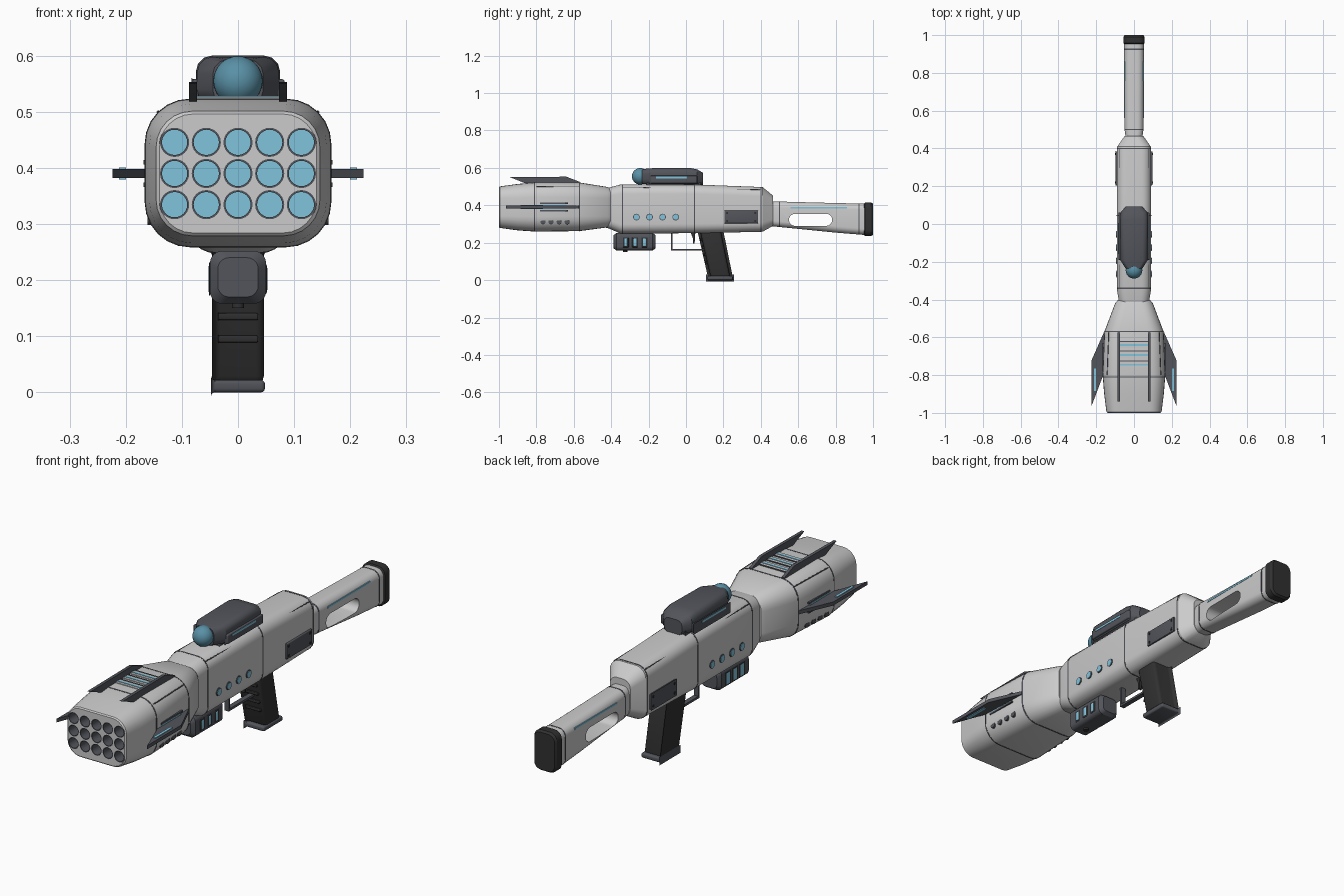
import bpy, bmesh, math
from mathutils import Vector

if "Cube" in bpy.data.objects:
    bpy.data.objects.remove(bpy.data.objects["Cube"])


def mat(name, c):
    m = bpy.data.materials.new(name)
    m.diffuse_color = (*c, 1)
    m.use_nodes = True
    m.node_tree.nodes["Principled BSDF"].inputs["Base Color"].default_value = m.diffuse_color
    return m


LIGHT = mat("light_shell", (0.6, 0.6, 0.62))
DARK = mat("dark_metal", (0.085, 0.09, 0.105))
BLACK = mat("black_rubber", (0.03, 0.03, 0.03))
BLUE = mat("blue_glow", (0.22, 0.55, 0.72))
LENS = mat("lens_blue", (0.1, 0.28, 0.38))


def finish(bm, name, m, bevel=0):
    bmesh.ops.remove_doubles(bm, verts=bm.verts, dist=1e-5)
    if bevel:
        bmesh.ops.bevel(bm, geom=bm.edges[:], offset=bevel, segments=3, profile=0.5, affect='EDGES')
    bmesh.ops.recalc_face_normals(bm, faces=bm.faces)
    me = bpy.data.meshes.new(name)
    bm.to_mesh(me)
    bm.free()
    ob = bpy.data.objects.new(name, me)
    bpy.context.collection.objects.link(ob)
    me.materials.append(m)
    smooth(ob)
    return ob


def smooth(ob):
    bpy.ops.object.select_all(action='DESELECT')
    ob.select_set(True)
    bpy.context.view_layer.objects.active = ob
    bpy.ops.object.shade_smooth_by_angle(angle=math.radians(30))


def loft_into(bm, secs, x=0, caps=True, n=7):
    """Rounded-rectangle sections (y, centre z, half width, half height, corner radius)."""
    rings = []
    for y, cz, hw, hh, r in secs:
        ring = []
        for q, (sx, sz) in enumerate(((1, 1), (-1, 1), (-1, -1), (1, -1))):
            for i in range(n):
                a = math.pi / 2 * (q + i / (n - 1))
                ring.append(bm.verts.new((x + sx * (hw - r) + r * math.cos(a), y,
                                          cz + sz * (hh - r) + r * math.sin(a))))
        rings.append(ring)
    k = 4 * n
    for a, b in zip(rings, rings[1:]):
        for i in range(k):
            bm.faces.new((a[i], a[(i + 1) % k], b[(i + 1) % k], b[i]))
    if caps:
        bm.faces.new(rings[0])
        bm.faces.new(rings[-1])


def loft(name, secs, m, **kw):
    bm = bmesh.new()
    loft_into(bm, secs, **kw)
    return finish(bm, name, m)


def extrude(name, pts, axis, lo, hi, m, bevel=0):
    """Polygon extruded along x (points y,z) or along z (points x,y)."""
    bm = bmesh.new()
    place = (lambda p, t: (t, *p)) if axis == 'x' else (lambda p, t: (*p, t))
    a, b = ([bm.verts.new(place(p, t)) for p in pts] for t in (lo, hi))
    bm.faces.new(a)
    bm.faces.new(b)
    for i in range(len(pts)):
        j = (i + 1) % len(pts)
        bm.faces.new((a[i], a[j], b[j], b[i]))
    return finish(bm, name, m, bevel)


def box(name, x, y, z, m, bevel=0):
    return extrude(name, [(y[0], z[0]), (y[1], z[0]), (y[1], z[1]), (y[0], z[1])],
                   'x', min(x), max(x), m, bevel)


def rod(name, p, q, r, m, sides=16):
    p, q = Vector(p), Vector(q)
    bm = bmesh.new()
    bmesh.ops.create_cone(bm, cap_ends=True, segments=sides, radius1=r, radius2=r, depth=(q - p).length)
    rot = (q - p).to_track_quat('Z', 'Y').to_matrix().to_4x4()
    rot.translation = (p + q) / 2
    bm.transform(rot)
    return finish(bm, name, m)


def cut(ob, cutter):
    cutter.hide_render = True
    md = ob.modifiers.new("cut", 'BOOLEAN')
    md.operation, md.solver, md.object = 'DIFFERENCE', 'EXACT', cutter
    bpy.context.view_layer.objects.active = ob
    bpy.ops.object.modifier_apply(modifier=md.name)
    bpy.data.objects.remove(cutter)
    smooth(ob)


def at(secs, y, grow=0):
    """Interpolated section at y."""
    for a, b in zip(secs, secs[1:]):
        if a[0] <= y <= b[0]:
            t = (y - a[0]) / (b[0] - a[0])
            s = [u + (v - u) * t for u, v in zip(a, b)]
            return (y, s[1], s[2] + grow, s[3] + grow, s[4] + grow)


def seams(name, secs, ys):
    for y in ys:
        loft(name + "_seam", [at(secs, y - .003, .001), at(secs, y + .003, .001)], DARK)


def corner_seam(name, secs, y0, y1):
    for s in (-1, 1):
        ends = []
        for y in (y0, y1):
            _, cz, hw, hh, r = at(secs, y)
            ends.append((s * (hw - .293 * r), y, cz + hh - .293 * r))
        rod(name + "_corner_seam", *ends, .0025, DARK, 8)


# main shells
HEAD = [(-1, .39, .14, .106, .06), (-.995, .39, .146, .111, .064), (-.9, .39, .158, .124, .075),
        (-.8, .391, .166, .132, .08), (-.57, .392, .157, .13, .08), (-.42, .39, .1, .108, .06),
        (-.405, .39, .088, .1, .05)]
BODY = [(-.46, .39, .075, .1, .045), (-.41, .385, .08, .11, .045), (-.35, .38, .09, .131, .05),
        (.05, .381, .091, .13, .05), (.395, .378, .09, .12, .05), (.41, .378, .089, .119, .05),
        (.455, .372, .057, .088, .04), (.465, .37, .05, .08, .035)]
STOCK = [(.45, .355, .043, .066, .03), (.5, .352, .05, .068, .032), (.8, .333, .052, .079, .034),
         (.96, .325, .052, .084, .034)]
head = loft("missile_pod", HEAD, LIGHT)
body = loft("main_body", BODY, LIGHT)
stock = loft("stock", STOCK, LIGHT)
seams("pod", HEAD, (-.81, -.57))
seams("body", BODY, (-.34, .045, .4))
seams("stock", STOCK, (.5, .925))
corner_seam("pod", HEAD, -.8, -.57)
corner_seam("body", BODY, -.34, .4)
slot = [(c + .032 * math.cos(a), .322 + .032 * math.sin(a))
        for c, a0 in ((.75, -90), (.582, 90)) for a in [math.radians(a0 + 20 * i) for i in range(10)]]
cut(stock, extrude("stock_slot_cutter", slot, 'x', -.1, .1, LIGHT))
loft("butt_pad", [(.952, .325, .05, .083, .03), (.957, .325, .056, .09, .034),
                  (.99, .325, .056, .09, .034), (1, .325, .05, .083, .03)], BLACK)

# missile tubes
grid = [(.0565 * i, .39 + .0555 * j) for i in range(-2, 3) for j in (-1, 0, 1)]
bm = bmesh.new()
for x, z in grid:
    loft_into(bm, [(y, z, .026, .026, .026) for y in (-1.05, -.93)], x)
cut(head, finish(bm, "tube_cutter", LIGHT))
for x, z in grid:
    loft("missile_tube", [(y, z, r, r, r) for y, r in
                          ((-.931, .0268), (-1, .0268), (-1, .0225), (-.931, .0225))], DARK, x=x, caps=False)
    loft("tube_core", [(y, z, .0235, .0235, .0235) for y in (-.945, -.932)], BLUE, x=x)

# top fins and vents on the pod
for s in (-1, 1):
    extrude("top_fin", [(-.94, .55), (-.86, .518), (-.57, .515), (-.57, .526), (-.64, .553)],
            'x', s * .08 - .007, s * .08 + .007, DARK)
for y in (-.745, -.693, -.641):
    box("vent_frame", (-.075, .075), (y - .016, y + .016), (.515, .526), LIGHT)
    box("vent_glow", (-.075, .075), (y - .005, y + .005), (.518, .528), BLUE)
    box("vent_gap", (-.075, .075), (y + .017, y + .022), (.515, .527), DARK)

# mirrored side details
for s in (-1, 1):
    extrude("side_fin", [(s * x, y) for x, y in
                         ((.145, -.565), (.16, -.575), (.224, -.72), (.224, -.962), (.163, -.8), (.145, -.8))],
            'z', .382, .398, DARK)
    box("fin_glow", (s * .2, s * .212), (-.885, -.765), (.379, .401), BLUE)
    for z in (.37, .41):
        box("fin_root_rail", (s * .15, s * .168), (-.78, -.63), (z - .004, z + .004), DARK)
        box("fin_root_glow", (s * .15, s * .166), (-.78, -.64), (min(z, .396), min(z, .396) + .008), BLUE)
    for y in (-.765, -.722, -.678, -.635):
        hw = at(HEAD, y)[2] - .003
        rod("pod_port", (s * .12, y, .312), (s * hw, y, .312), .014, DARK)
    for y in (-.265, -.195, -.125, -.055):
        rod("body_light_rim", (s * .08, y, .337), (s * .093, y, .337), .018, DARK, 24)
        rod("body_light", (s * .08, y, .337), (s * .0945, y, .337), .014, BLUE, 24)
    box("side_panel", (s * .08, s * .098), (.205, .385), (.303, .372), DARK, .003)
    for y in (.22, .37):
        for z in (.316, .359):
            rod("panel_bolt", (s * .09, y, z), (s * .1, y, z), .006, BLACK, 10)
    box("stock_glow", (s * .04, s * .0525), (.56, .86), (.384, .392), BLUE)

# sight
SIGHT = [(-.235, .553, .045, .04, .026), (-.19, .555, .073, .043, .028), (.02, .555, .075, .045, .028),
         (.06, .551, .072, .041, .028), (.092, .54, .045, .033, .024)]
loft("sight_housing", SIGHT, DARK, n=4)
box("sight_mount", (-.055, .055), (-.21, .08), (.49, .525), DARK, .004)
for s in (-1, 1):
    box("sight_rail", (s * .07, s * .083), (-.19, .06), (.517, .558), DARK, .004)
    box("sight_glow", (s * .075, s * .0845), (-.16, .005), (.544, .553), BLUE)
bm = bmesh.new()
bmesh.ops.create_uvsphere(bm, u_segments=32, v_segments=16, radius=.044)
bmesh.ops.translate(bm, verts=bm.verts, vec=(0, -.245, .555))
finish(bm, "sight_lens", LENS)

# underslung lamp
loft("lamp_housing", [(-.387, .205, .036, .035, .02), (-.372, .205, .05, .047, .022),
                      (-.18, .205, .05, .047, .022), (-.163, .205, .038, .036, .02)], DARK)
box("lamp_mount", (-.035, .035), (-.35, -.19), (.24, .27), DARK)
rod("lamp_knob", (0, -.325, .15), (0, -.325, .17), .011, BLACK)
for s in (-1, 1):
    for y in (-.322, -.272, -.222):
        box("lamp_slot", (s * .04, s * .0515), (y - .017, y + .017), (.175, .229), BLACK, .004)
        box("lamp_glow", (s * .04, s * .053), (y - .009, y + .009), (.181, .223), BLUE, .004)

# grip, trigger and guard
extrude("grip", [(.075, .265), (.185, .265), (.236, .015), (.132, .015)], 'x', -.046, .046, BLACK, .014)
box("grip_base", (-.048, .048), (.115, .25), (0, .022), DARK, .007)
for z in (.095, .135, .175, .215):
    y = .132 - .228 * (z - .015)
    box("grip_ridge", (-.036, .036), (y - .008, y + .03), (z - .006, z + .006), BLACK, .003)
guard = [(-.076, .265), (-.076, .162), (.1, .162)]
for a, b in zip(guard, guard[1:]):
    box("trigger_guard", (-.011, .011), (a[0] - .005, b[0] + .005), (b[1] - .005, a[1] + .005), DARK)
extrude("trigger", [(.025, .255), (.05, .255), (.046, .195), (.036, .195), (.038, .22)], 'x', -.008, .008, BLACK)
